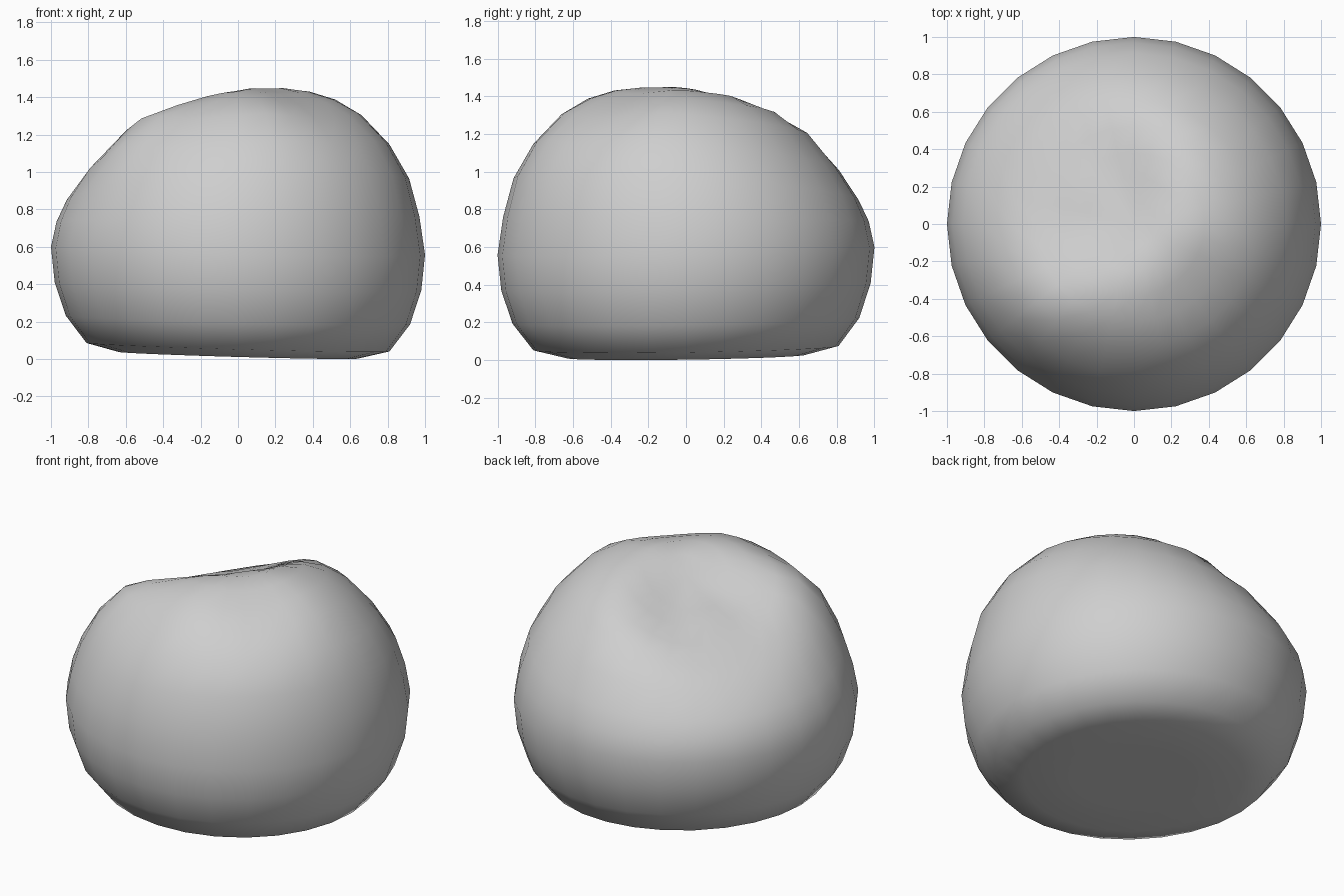
import bpy, bmesh, math
from mathutils import Vector

cube = bpy.data.objects.get("Cube")
if cube:
    bpy.data.objects.remove(cube, do_unlink=True)

GREY = (0.62, 0.62, 0.62, 1)
fabric = bpy.data.materials.new("light_grey_fabric")
fabric.use_nodes = True
fabric.diffuse_color = GREY
fabric.node_tree.nodes["Principled BSDF"].inputs["Base Color"].default_value = GREY

# Half outline of the sack as (radius, height), from floor to crown
PROFILE = [(0, .01), (.35, .01), (.64, .012), (.81, .055), (.92, .2), (.98, .38),
           (1, .57), (.97, .74), (.915, .9), (.81, 1.07), (.66, 1.24), (.52, 1.335),
           (.38, 1.39), (.25, 1.415), (.12, 1.425), (0, 1.43)]
SHOULDER = Vector((-.6, -.56))     # fuller side of the sack
BACKREST = Vector((.4, -.4))       # flattened rear of the crown
SEGMENTS = 28


def smoothstep(a, b, t):
    t = min(max((t - a) / (b - a), 0), 1)
    return t * t * (3 - 2 * t)


def patch(co, centre, radius):
    """Soft round falloff: one at the centre, zero beyond the radius."""
    return 1 - smoothstep(.05, radius, (co.xy - centre).length)


def slump(co):
    """Lean the crown away from the seat and press a soft hollow into it."""
    x, y, z = co
    lean = (x - y) / math.sqrt(2)
    side = (x + y) / math.sqrt(2)
    tilt = lean * (-.03 + .15 * smoothstep(.55, 1.05, z))
    settle = -.01 * side * (1 - smoothstep(0, .4, z))
    high = smoothstep(.75, 1.1, z)
    dist = math.hypot((side + .08) / .66, (lean + .35) / .6)
    hollow = .16 * (1 - smoothstep(.25, 1, dist))
    shape = .065 * patch(co, SHOULDER, .4) - .045 * patch(co, BACKREST, .4) - hollow
    return z + tilt + settle + shape * high


# Revolve the outline, then slump it
bm = bmesh.new()
verts = [bm.verts.new((r, 0, z)) for r, z in PROFILE]
edges = [bm.edges.new(pair) for pair in zip(verts, verts[1:])]
bmesh.ops.spin(bm, geom=verts + edges, cent=(0, 0, 0), axis=(0, 0, 1),
               angle=math.tau, steps=SEGMENTS, use_duplicate=False)
bmesh.ops.remove_doubles(bm, verts=bm.verts, dist=.001)
for v in bm.verts:
    v.co.z = slump(v.co)
floor = min(v.co.z for v in bm.verts)
for v in bm.verts:
    v.co.z -= floor
bmesh.ops.recalc_face_normals(bm, faces=bm.faces)
for f in bm.faces:
    f.smooth = True

mesh = bpy.data.meshes.new("beanbag_seat")
bm.to_mesh(mesh)
bm.free()
mesh.materials.append(fabric)
seat = bpy.data.objects.new("beanbag_seat", mesh)
bpy.context.collection.objects.link(seat)
